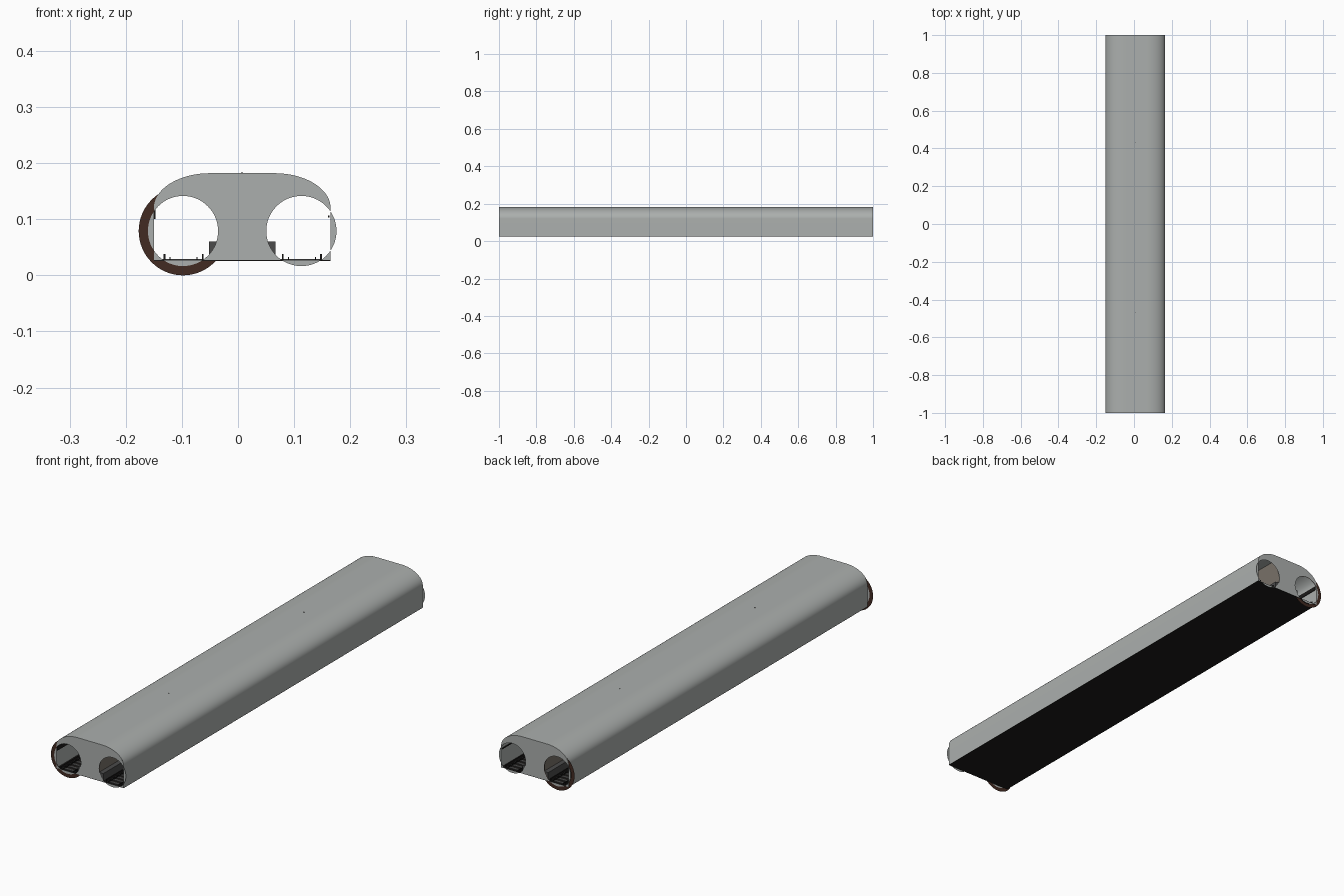
import bpy, bmesh, math

if "Cube" in bpy.data.objects:
    bpy.data.objects.remove(bpy.data.objects["Cube"])

HALF = 1.0              # half length of the tunnel
FLOOR = 0.027
XL, XR = -0.15, 0.165   # shell sides
SHOULDER, TOP, RX = 0.12, 0.182, 0.10
HOLES = (-0.098, 0.113)
CZ, HOLE_R, RING_R = 0.079, 0.0625, 0.079


def material(name, rgb):
    m = bpy.data.materials.new(name)
    m.diffuse_color = (*rgb, 1)
    m.use_nodes = True
    m.node_tree.nodes["Principled BSDF"].inputs["Base Color"].default_value = m.diffuse_color
    return m


CONCRETE = material("concrete grey", (0.41, 0.43, 0.42))
BROWN = material("dark brown", (0.055, 0.024, 0.016))
BLACK = material("near black", (0.012, 0.011, 0.010))
LEDGE = material("dark grey", (0.07, 0.07, 0.07))
TAUPE = material("taupe", (0.19, 0.165, 0.14))


def finish(bm, name, mat):
    me = bpy.data.meshes.new(name)
    bm.to_mesh(me)
    bm.free()
    ob = bpy.data.objects.new(name, me)
    bpy.context.collection.objects.link(ob)
    me.materials.append(mat)
    return ob


def boxes(name, mat, specs):
    """Boxes given as (x0, x1, y0, y1, z0, z1)."""
    bm = bmesh.new()
    for x0, x1, y0, y1, z0, z1 in specs:
        vs = bmesh.ops.create_cube(bm, size=1)["verts"]
        for v in vs:
            v.co = ((x0 + x1) / 2 + v.co.x * (x1 - x0),
                    (y0 + y1) / 2 + v.co.y * (y1 - y0),
                    (z0 + z1) / 2 + v.co.z * (z1 - z0))
    return finish(bm, name, mat)


def roof(x):
    """Height of the shell at x: flat crown with elliptical shoulders."""
    d = max(XL + RX - x, x - (XR - RX), 0) / RX
    return SHOULDER + (TOP - SHOULDER) * math.sqrt(max(0, 1 - d * d))


def spaced(a, b, n):
    """Samples from a to b, denser at both ends."""
    return [a + (b - a) * (1 - math.cos(math.pi * i / n)) / 2 for i in range(n + 1)]


# arched outer shell
bm = bmesh.new()
profile = [(XL, FLOOR)] + [(x, roof(x)) for x in spaced(XL, XR, 64)] + [(XR, FLOOR)]
rows = [[bm.verts.new((x, y, z)) for x, z in profile] for y in (-HALF, HALF)]
for i in range(len(profile) - 1):
    bm.faces.new((rows[0][i], rows[0][i + 1], rows[1][i + 1], rows[1][i]))
shell = finish(bm, "tunnel_shell", CONCRETE)
bpy.context.view_layer.objects.active = shell
shell.select_set(True)
bpy.ops.object.shade_smooth_by_angle(angle=math.radians(30))
shell.select_set(False)


# flat end walls: the shell section with round openings, plus the crescents
# where the openings reach past the shell
def bands(x, in_shell, hole):
    z = [FLOOR, roof(x)] if in_shell else []
    if hole is not None:
        h = math.sqrt(max(0, HOLE_R ** 2 - (x - hole) ** 2))
        z += [CZ - h, CZ + h]
    z.sort()
    return list(zip(z[::2], z[1::2]))


L, R = HOLES
SPANS = [(L - HOLE_R, XL, False, L), (XL, L + HOLE_R, True, L),
         (L + HOLE_R, R - HOLE_R, True, None),
         (R - HOLE_R, XR, True, R), (XR, R + HOLE_R, False, R)]
for name, y in (("front_end_wall", -HALF), ("back_end_wall", HALF)):
    bm = bmesh.new()
    for a, b, in_shell, hole in SPANS:
        xs = spaced(a, b, 40)
        for xa, xb in zip(xs, xs[1:]):
            for (a0, a1), (b0, b1) in zip(bands(xa, in_shell, hole), bands(xb, in_shell, hole)):
                quad = [(xa, y, a0), (xb, y, b0), (xb, y, b1), (xa, y, a1)]
                if y > 0:
                    quad.reverse()
                bm.faces.new([bm.verts.new(p) for p in quad])
    bmesh.ops.remove_doubles(bm, verts=bm.verts, dist=1e-6)
    finish(bm, name, CONCRETE)

# flat brown rings around the left opening, just behind each end wall
for name, y in (("front_ring", -HALF + 0.002), ("back_ring", HALF - 0.002)):
    bm = bmesh.new()
    n = 64
    loops = [[bm.verts.new((L + r * math.cos(2 * math.pi * i / n), y,
                            CZ + r * math.sin(2 * math.pi * i / n)))
              for i in range(n)] for r in (HOLE_R, RING_R)]
    for i in range(n):
        j = (i + 1) % n
        quad = [loops[0][i], loops[1][i], loops[1][j], loops[0][j]]
        if y > 0:
            quad.reverse()
        bm.faces.new(quad)
    finish(bm, name, BROWN)

# floor slab, central walls and walkways
E = HALF - 0.004
boxes("floor", BLACK, [(XL, XR, -HALF, HALF, FLOOR - 0.001, FLOOR + 0.0005)])
boxes("central_walls", TAUPE, [(-0.032, -0.028, -E, E, FLOOR, 0.18),
                               (0.043, 0.047, -E, E, FLOOR, 0.18)])
boxes("walkways", LEDGE, [(-0.052, -0.032, -E, E, FLOOR, 0.060),
                          (0.047, 0.067, -E, E, FLOOR, 0.060)])

# running rails, guard rails and sleepers of both tracks
rails, sleepers = [], []
for c in (-0.097, 0.114):
    for s in (-1, 1):
        for off, w, h in ((0.034, 0.003, 0.011), (0.024, 0.002, 0.006)):
            x = c + s * off
            rails.append((x - w / 2, x + w / 2, -E, E, FLOOR, FLOOR + h))
    for i in range(80):
        y = -0.985 + i * 1.97 / 79
        sleepers.append((c - 0.04, c + 0.04, y - 0.005, y + 0.005, FLOOR, FLOOR + 0.002))
boxes("rails", BLACK, rails)
boxes("sleepers", LEDGE, sleepers)

# cable trays on the side walls and two tiny studs on the crown
boxes("cable_trays", BLACK, [(-0.1495, -0.147, -E, E, 0.100, 0.117),
                             (0.160, 0.1635, -E, E, 0.103, 0.107)])
boxes("crown_studs", BLACK, [(0.0055, 0.0085, y - 0.0015, y + 0.0015, 0.180, 0.1835)
                             for y in (-0.47, 0.43)])
